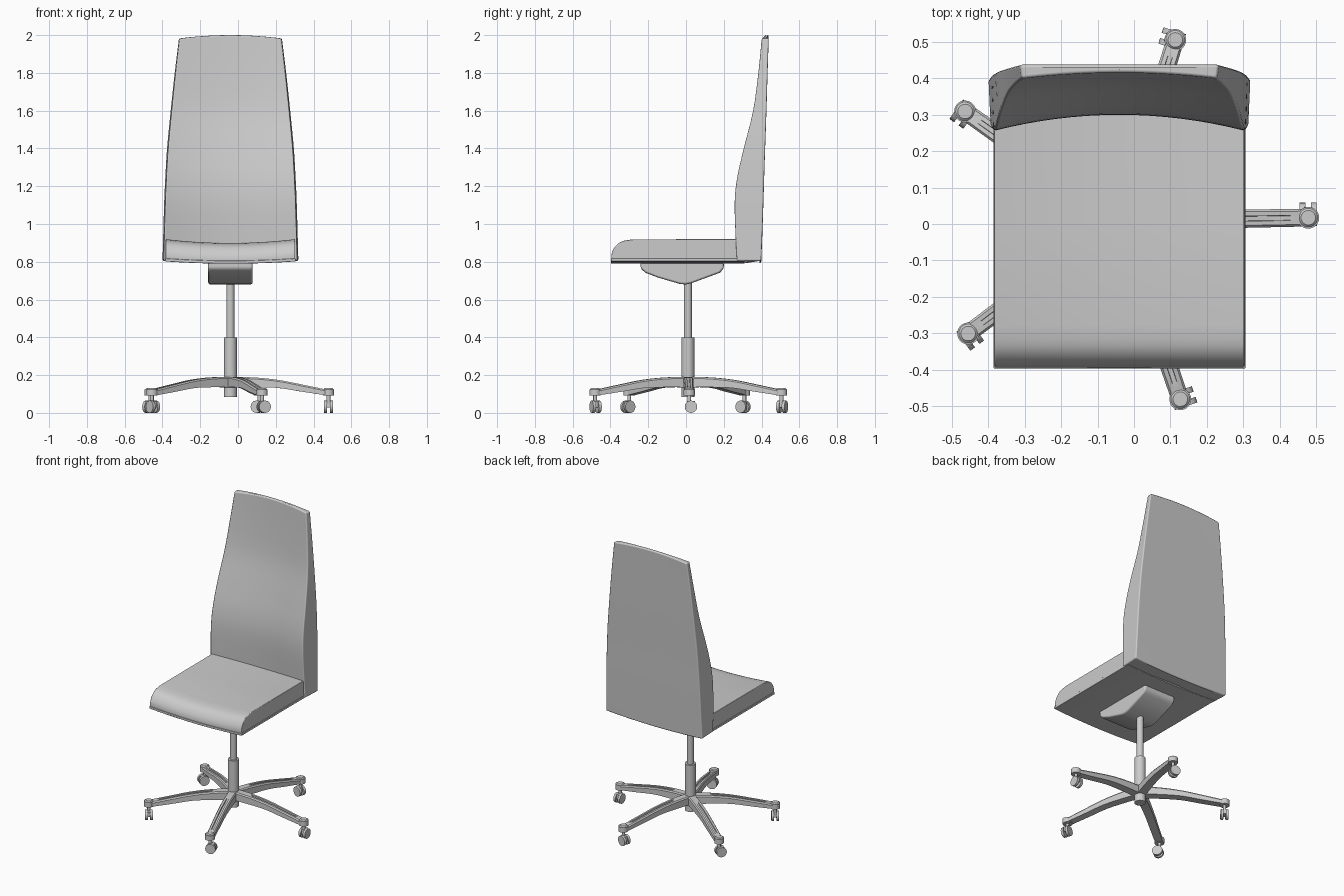
import bpy, bmesh
from math import radians, cos, sin, pi
from mathutils import Matrix, Vector

if "Cube" in bpy.data.objects:
    bpy.data.objects.remove(bpy.data.objects["Cube"])

CX, CY = -0.04, 0.01          # axis of the column


def add_object(name, bm, bevel=0, loc=(0, 0, 0)):
    bmesh.ops.recalc_face_normals(bm, faces=bm.faces[:])
    me = bpy.data.meshes.new(name)
    bm.to_mesh(me)
    bm.free()
    ob = bpy.data.objects.new(name, me)
    ob.location = loc
    bpy.context.collection.objects.link(ob)
    if bevel:
        for p in me.polygons:
            p.use_smooth = True
        m = ob.modifiers.new("soft_edges", 'BEVEL')
        m.width, m.segments, m.limit_method = bevel, 3, 'ANGLE'
        m.angle_limit = radians(40)
        m.harden_normals = True
    return ob


def loft(rings):
    """Skin closed rings with equal point counts and cap both ends."""
    bm = bmesh.new()
    vs = [[bm.verts.new(p) for p in r] for r in rings]
    n = len(vs[0])
    for a, b in zip(vs, vs[1:]):
        for i in range(n):
            j = (i + 1) % n
            bm.faces.new((a[i], a[j], b[j], b[i]))
    bm.faces.new(vs[0])
    bm.faces.new(vs[-1])
    return bm


def cyl(bm, r, depth, pos, axis='Z', seg=24, r2=None):
    rot = Matrix.Rotation(pi / 2, 4, 'Y') if axis == 'X' else Matrix()
    bmesh.ops.create_cone(bm, cap_ends=True, segments=seg, radius1=r, radius2=r2 or r,
                          depth=depth, matrix=Matrix.Translation(pos) @ rot)


def smooth(pts, steps=4):
    """Catmull-Rom through tuples of any size."""
    out = []
    for i in range(len(pts) - 1):
        p = [Vector(pts[max(0, min(len(pts) - 1, i + k))]) for k in (-1, 0, 1, 2)]
        for s in range(steps):
            t = s / steps
            out.append(0.5 * (2 * p[1] + (p[2] - p[0]) * t
                              + (2 * p[0] - 5 * p[1] + 4 * p[2] - p[3]) * t * t
                              + (3 * p[1] - p[0] - 3 * p[2] + p[3]) * t ** 3))
    return out + [Vector(pts[-1])]


US = [i / 8 - 1 for i in range(17)]

# Seat cushion: side profile swept across, sagging in the middle
front = smooth([(-0.395, 0.815), (-0.392, 0.85), (-0.37, 0.887), (-0.335, 0.91), (-0.28, 0.919)], 3)
profile = [tuple(p) for p in front] + [(0, 0.92), (0.2, 0.92), (0.31, 0.92), (0.31, 0.815)]
sag = lambda u: 0.02 * (1 - u * u)
add_object("seat_cushion", loft([[(0.343 * u, y, z - sag(u) * (0.6 if z < 0.83 else 1)) for y, z in profile]
                                 for u in US]), 0.005, (CX, 0, 0))

# Thin pan under the cushion
pan = [(-0.397, 0.802), (-0.397, 0.818), (0.31, 0.818), (0.31, 0.802)]
add_object("seat_pan", loft([[(0.346 * u, y, z - sag(u) * 0.6) for y, z in pan] for u in US]),
           0.003, (CX, 0, 0))

# Backrest: (height, half width, front edge y, rear y, hollow depth)
stations = smooth([(0.805, 0.360, 0.268, 0.398, 0.045), (0.95, 0.356, 0.260, 0.404, 0.045),
                   (1.12, 0.351, 0.256, 0.410, 0.044), (1.25, 0.345, 0.270, 0.414, 0.042),
                   (1.4, 0.336, 0.304, 0.419, 0.038), (1.6, 0.317, 0.354, 0.426, 0.030),
                   (1.8, 0.296, 0.382, 0.432, 0.022), (1.982, 0.274, 0.400, 0.438, 0.016)])
rings = []
for z, w, yf, yr, h in stations:
    t = (z - 0.805) / 1.177
    lift = lambda u: (1 - u * u) * (0.018 * t ** 4 - 0.012 * (1 - t) ** 4)
    rings.append([((w - 0.006) * u, yf + h * (1 - u * u), z + lift(u)) for u in US]
                 + [(w * u, yr, z + lift(u)) for u in reversed(US)])
add_object("backrest", loft(rings), 0.008, (CX, 0, 0))

# Tilt mechanism housing under the seat
housing = [(-0.24, 0.80), (-0.24, 0.765), (-0.215, 0.742), (-0.15, 0.717), (-0.03, 0.682), (0.0, 0.680),
           (0.03, 0.687), (0.18, 0.742), (0.2, 0.765), (0.2, 0.80)]
add_object("tilt_housing", loft([[(x, y, z) for y, z in housing] for x in (-0.118, 0.118)]),
           0.012, (CX, 0, 0))

# Gas lift column
bm = bmesh.new()
cyl(bm, 0.021, 0.33, (0, 0, 0.545), seg=32)
cyl(bm, 0.034, 0.315, (0, 0, 0.2425), seg=32)
add_object("gas_lift", bm, 0, (CX, CY, 0))

# Leg: arched bar with a slot along the top (radius, top z, bottom z, half width)
path = smooth([(0.0, 0.190, 0.135, 0.027), (0.12, 0.188, 0.136, 0.027), (0.25, 0.175, 0.132, 0.026),
               (0.38, 0.150, 0.112, 0.025), (0.515, 0.122, 0.092, 0.024)], 5)
rings = []
for i, (r, t, b, w) in enumerate(path):
    d = t - (0.009 if 6 <= i <= 17 else 0.0)
    g = 0.007
    rings.append([(r, -w, b), (r, -w, t - 0.008), (r, -w + 0.006, t), (r, -g, t), (r, -g + 0.001, d),
                  (r, g - 0.001, d), (r, g, t), (r, w - 0.006, t), (r, w, t - 0.008), (r, w, b)])
leg = add_object("base_leg_1", loft(rings))

# Caster: end cap, stem, hood and twin wheels trailing to one side
R, TR = 0.519, 0.009
bm = bmesh.new()
cyl(bm, 0.030, 0.034, (R, 0, 0.108))
cyl(bm, 0.026, 0.006, (R, 0, 0.128), r2=0.020)
cap = add_object("leg_end_cap_1", bm)
bm = bmesh.new()
cyl(bm, 0.010, 0.06, (R, 0, 0.070), seg=12)
bmesh.ops.create_cube(bm, size=1, matrix=Matrix.Translation((R, TR, 0.045))
                      @ Matrix.Diagonal((0.022, 0.040, 0.034, 1)))
for s in (-1, 1):
    cyl(bm, 0.0325, 0.016, (R + s * 0.0155, TR, 0.0325), 'X')
caster = add_object("caster_1", bm)

# Five-star arrangement
for k in range(5):
    for src in (leg, cap, caster):
        ob = src
        if k:
            ob = src.copy()
            ob.name = src.name[:-1] + str(k + 1)
            bpy.context.collection.objects.link(ob)
        ob.location = (CX, CY, 0)
        ob.rotation_euler.z = radians(0.8 + 72 * k)

# Shading for the base parts
bpy.ops.object.select_all(action='DESELECT')
for ob in (leg, cap, caster, bpy.data.objects["gas_lift"]):
    ob.select_set(True)
    bpy.context.view_layer.objects.active = ob
bpy.ops.object.shade_smooth_by_angle(angle=radians(35))
